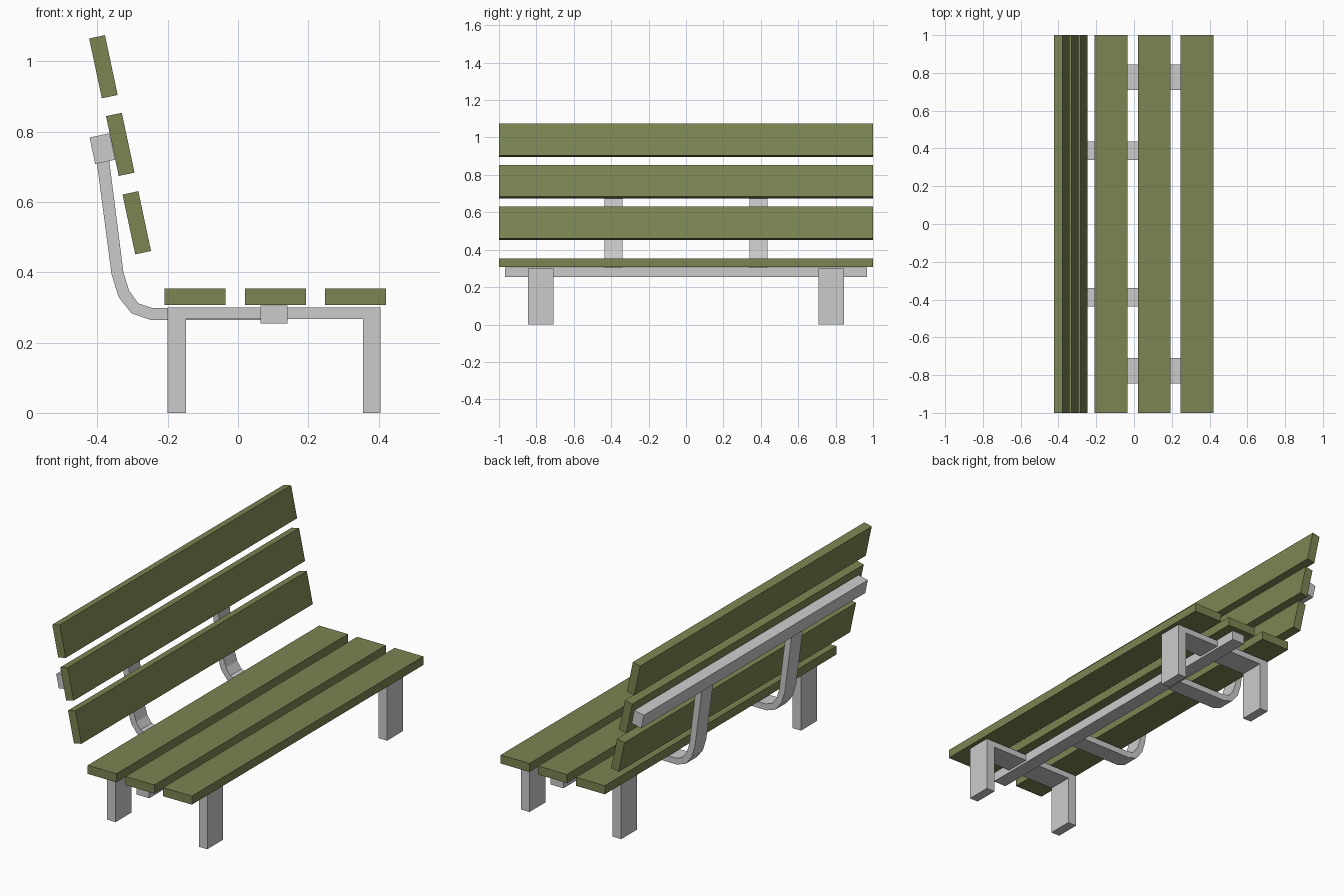
import bpy
import bmesh
import math

cube = bpy.data.objects.get("Cube")
if cube:
    bpy.data.objects.remove(cube, do_unlink=True)


def make_material(name, colour):
    mat = bpy.data.materials.new(name)
    mat.use_nodes = True
    mat.diffuse_color = colour
    mat.node_tree.nodes["Principled BSDF"].inputs["Base Color"].default_value = colour
    return mat


green = make_material("olive green wood", (0.2, 0.235, 0.085, 1))
grey = make_material("light grey metal", (0.6, 0.6, 0.6, 1))


def extrude_profile(name, profile, y_mid, width, mat):
    """Extrude an (x, z) outline along y."""
    bm = bmesh.new()
    face = bm.faces.new([bm.verts.new((x, y_mid - width / 2, z)) for x, z in profile])
    result = bmesh.ops.extrude_face_region(bm, geom=[face])
    moved = [g for g in result["geom"] if isinstance(g, bmesh.types.BMVert)]
    bmesh.ops.translate(bm, verts=moved, vec=(0, width, 0))
    bmesh.ops.recalc_face_normals(bm, faces=bm.faces)
    mesh = bpy.data.meshes.new(name)
    bm.to_mesh(mesh)
    bm.free()
    mesh.materials.append(mat)
    obj = bpy.data.objects.new(name, mesh)
    bpy.context.collection.objects.link(obj)
    return obj


def beam(name, x, z, size_x, size_z, length, mat, tilt=0):
    """Long rectangular beam along y, leaning back by tilt."""
    c, s = math.cos(tilt), math.sin(tilt)
    corners = [(-1, -1), (1, -1), (1, 1), (-1, 1)]
    local = [(a * size_x / 2, b * size_z / 2) for a, b in corners]
    outline = [(x + u * c - v * s, z + u * s + v * c) for u, v in local]
    return extrude_profile(name, outline, 0, length, mat)


LEAN = math.radians(12)

# Seat slats
for label, x in (("rear", -0.122), ("middle", 0.107), ("front", 0.334)):
    beam(f"seat_slat_{label}", x, 0.33, 0.174, 0.047, 2, green)

# Backrest slats
for label, x, z in (("lower", -0.288, 0.541), ("middle", -0.335, 0.764), ("upper", -0.383, 0.985)):
    beam(f"back_slat_{label}", x, z, 0.046, 0.174, 2, green, LEAN)

# Long rails under the seat and behind the backrest
beam("seat_rail", 0.102, 0.28, 0.077, 0.051, 1.936, grey)
beam("back_rail", -0.386, 0.752, 0.058, 0.077, 1.936, grey, LEAN)

# Arch-shaped leg frames and bent back supports, one of each per side
leg_outline = [(-0.2, 0), (-0.148, 0), (-0.148, 0.267), (0.355, 0.267),
               (0.355, 0), (0.406, 0), (0.406, 0.3), (-0.2, 0.3)]
strap_outline = [(0.1, 0.265), (-0.25, 0.265), (-0.303, 0.283), (-0.34, 0.33),
                 (-0.36, 0.395), (-0.402, 0.715), (-0.367, 0.722), (-0.326, 0.4),
                 (-0.31, 0.348), (-0.284, 0.312), (-0.245, 0.299), (0.1, 0.299)]
for side, sign in (("near", -1), ("far", 1)):
    extrude_profile(f"leg_frame_{side}", leg_outline, sign * 0.777, 0.137, grey)
    extrude_profile(f"back_support_{side}", strap_outline, sign * 0.388, 0.097, grey)
